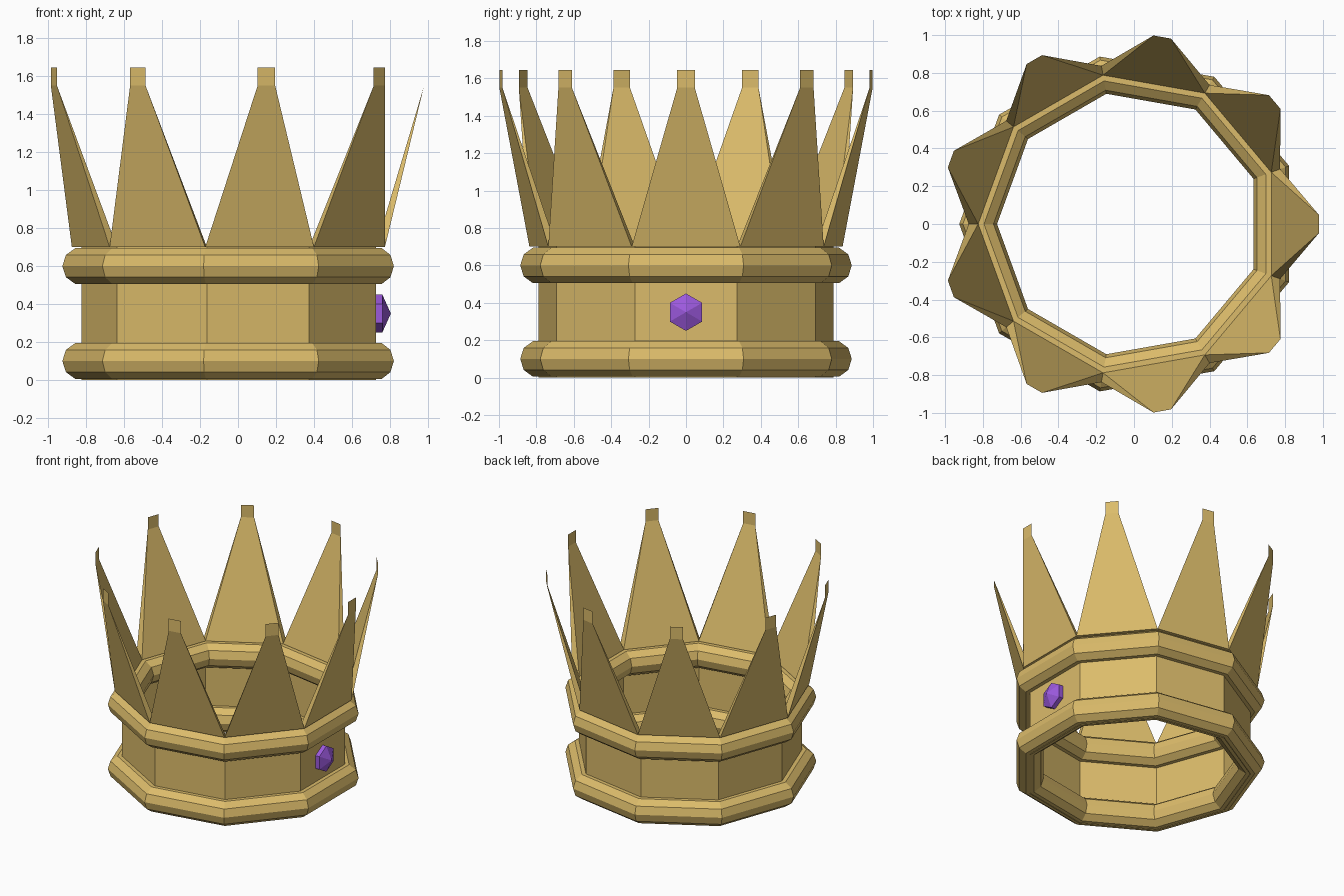
import bpy, bmesh, math

if "Cube" in bpy.data.objects:
    bpy.data.objects.remove(bpy.data.objects["Cube"])

N = 9                 # sides of the crown
CX = -0.025           # axis offset so the bounding box is centred
STEP = 2 * math.pi / N


def material(name, rgb):
    m = bpy.data.materials.new(name)
    m.diffuse_color = (*rgb, 1)
    m.use_nodes = True
    m.node_tree.nodes["Principled BSDF"].inputs["Base Color"].default_value = m.diffuse_color
    return m


gold = material("gold", (0.71, 0.50, 0.145))
purple = material("purple", (0.33, 0.10, 0.72))


def corner(r, i, z):
    """Point on the nine-sided plan; corners sit half a step off the x axis."""
    a = STEP * (i + 0.5)
    return (CX + r * math.cos(a), r * math.sin(a), z)


def make_object(name, verts, faces, mat, recalc=True):
    bm = bmesh.new()
    vs = [bm.verts.new(v) for v in verts]
    for f in faces:
        bm.faces.new([vs[i] for i in f])
    if recalc:
        bmesh.ops.recalc_face_normals(bm, faces=bm.faces)
    me = bpy.data.meshes.new(name)
    bm.to_mesh(me)
    bm.free()
    me.materials.append(mat)
    ob = bpy.data.objects.new(name, me)
    bpy.context.collection.objects.link(ob)
    return ob


def sweep(name, profile, closed):
    """Sweep an (r, z) profile around the nine-sided plan."""
    k = len(profile)
    verts = [corner(r, i, z) for i in range(N) for r, z in profile]
    faces = []
    for i in range(N):
        a, b = i * k, (i + 1) % N * k
        for j in range(k if closed else k - 1):
            n = (j + 1) % k
            faces.append((a + j, b + j, b + n, a + n))
    return make_object(name, verts, faces, gold)


# Band: plain wall running through both rims
sweep("band", [(0.80, 0.0), (0.80, 0.70)], False)

# Rolled rims
for name, zc in (("lower_rim", 0.10), ("upper_rim", 0.60)):
    sweep(name, [(0.80 + 0.1 * math.cos(t * math.pi / 5), zc + 0.1 * math.sin(t * math.pi / 5))
                 for t in range(10)], True)

# Spikes: outward-leaning wedges ending in a thin upright tab
for s in range(N):
    a = STEP * s

    def tip(side, z):
        r, w = 1.005, 0.047 * side
        return (CX + r * math.cos(a) - w * math.sin(a), r * math.sin(a) + w * math.cos(a), z)

    verts = [corner(0.85, s - 1, 0.70), corner(0.85, s, 0.70),
             corner(0.80, s, 0.70), corner(0.80, s - 1, 0.70),
             tip(-1, 1.55), tip(1, 1.55), tip(1, 1.645), tip(-1, 1.645)]
    make_object(f"spike_{s + 1}", verts,
                [(0, 1, 5, 4), (2, 3, 4, 5), (1, 2, 5), (3, 0, 4), (3, 2, 1, 0), (4, 5, 6, 7)],
                gold, recalc=False)

# Gem: six-sided setting with a pointed face on the right side
hexagon = [(0.1 * math.sin(k * math.pi / 3), 0.35 + 0.1 * math.cos(k * math.pi / 3)) for k in range(6)]
verts = [(x, y, z) for x in (0.725, 0.76) for y, z in hexagon] + [(0.805, 0, 0.35)]
faces = [tuple(range(6))]
for k in range(6):
    n = (k + 1) % 6
    faces += [(k, n, 6 + n, 6 + k), (6 + k, 6 + n, 12)]
make_object("gem", verts, faces, purple)
